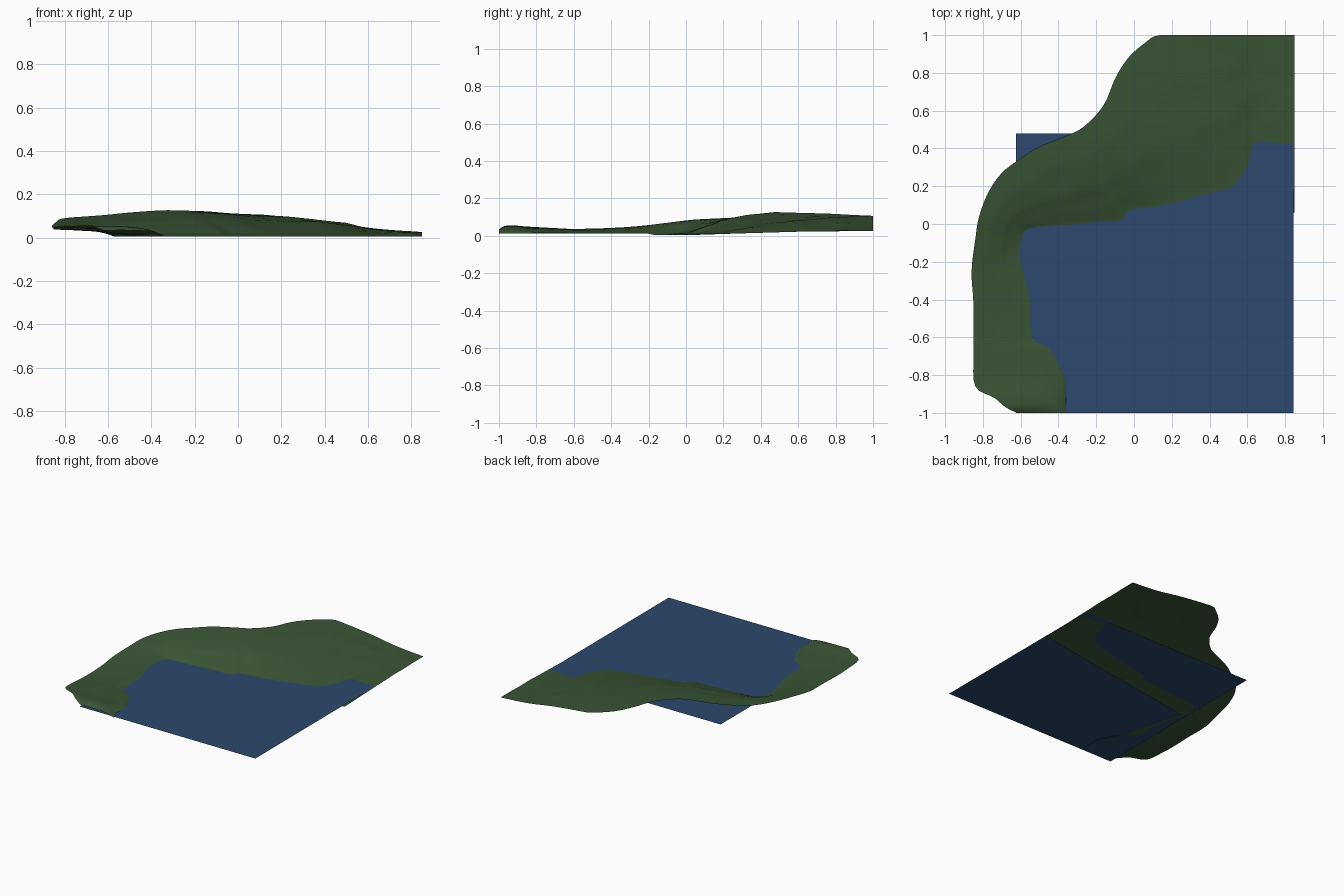
import bpy, bmesh, math
from mathutils import Vector, noise

if "Cube" in bpy.data.objects:
    bpy.data.objects.remove(bpy.data.objects["Cube"])

WATER = 0.017

# Ribs along the coast: outer rim x, y, z, then shoreline x, y
RIBS = [
    (-.62, -1, .034, -.36, -1), (-.68, -.97, .052, -.36, -.95),
    (-.74, -.92, .055, -.36, -.88), (-.84, -.86, .05, -.37, -.80),
    (-.85, -.70, .041, -.45, -.66), (-.85, -.60, .037, -.54, -.60),
    (-.85, -.42, .041, -.55, -.40), (-.86, -.25, .052, -.60, -.20),
    (-.84, -.08, .072, -.60, -.09), (-.82, .04, .086, -.58, -.04),
    (-.77, .17, .093, -.53, -.02), (-.70, .27, .098, -.42, -.01),
    (-.61, .34, .105, -.30, 0), (-.50, .41, .116, -.20, .01),
    (-.35, .47, .126, -.07, .02), (-.26, .52, .125, -.03, .07),
    (-.16, .63, .122, .10, .09), (-.10, .77, .118, .20, .11),
    (-.03, .88, .112, .35, .15), (.06, .96, .108, .50, .19),
    (.14, 1, .104, .55, .23), (.40, 1, .077, .60, .31),
    (.60, 1, .046, .64, .43), (.74, 1, .033, .74, .43),
    (.85, 1, .026, .85, .42),
]


def material(name, color):
    m = bpy.data.materials.new(name)
    m.diffuse_color = color
    m.use_nodes = True
    m.node_tree.nodes["Principled BSDF"].inputs["Base Color"].default_value = m.diffuse_color
    return m


def add_mesh(name, bm, mat):
    me = bpy.data.meshes.new(name)
    bm.to_mesh(me)
    bm.free()
    me.materials.append(mat)
    ob = bpy.data.objects.new(name, me)
    bpy.context.collection.objects.link(ob)
    return ob


def spline(a, b, c, d, t):
    return .5 * (2*b + (c-a)*t + (2*a-5*b+4*c-d)*t*t + (3*b-a-3*c+d)*t**3)


def lerp_profile(points, t):
    for (t0, f0), (t1, f1) in zip(points, points[1:]):
        if t <= t1:
            k = (t - t0) / (t1 - t0)
            return f0 + (f1 - f0) * k
    return points[-1][1]


def smooth_ribs(steps=4):
    n = len(RIBS)
    for i in range(n - 1):
        q = [RIBS[min(max(i + k, 0), n - 1)] for k in (-1, 0, 1, 2)]
        for s in range(steps):
            t = s / steps
            yield i + t, [spline(*v, t) for v in zip(*q)]
    yield n - 1, list(RIBS[-1])


def seabed_edge(x, y):
    # straight lower edges of the land, hidden under the water
    if y > -.17:
        x = max(x, -.57)
        return Vector((x, .06 + (x - .85) * .162, .005))
    return Vector((max(x + .005, -.57 + (-.17 - y) * .274), y, .011))


# Sloping land with a bank above the shore
SLOPE = [(0, 1), (.3, .88), (.6, .62), (.72, .42), (.82, .28), (1, 0)]
COLS, SKIRT = 22, 4
bm = bmesh.new()
rows = []
for s, (ox, oy, oz, sx, sy) in smooth_ribs():
    outer, shore = Vector((ox, oy, oz)), Vector((sx, sy, WATER))
    front = max(0, 1 - s / 4)
    row = []
    for j in range(COLS + 1):
        t = j / COLS
        p = outer.lerp(shore, t)
        f = lerp_profile(SLOPE, t) * (1 - front) + (1 - t**6) * front
        p.z = WATER + (oz - WATER) * f
        fade = math.sin(math.pi * t)
        p.z += .004 * fade * noise.noise(Vector((p.x * 7, p.y * 7, 0)))
        # small knoll near the back
        p.z += .006 * math.exp(-((p.x - .5)**2 + (p.y - .83)**2) / .002)
        row.append(bm.verts.new(p))
    low = seabed_edge(sx, sy)
    for j in range(1, SKIRT + 1):
        row.append(bm.verts.new(shore.lerp(low, j / SKIRT)))
    rows.append(row)
for a, b in zip(rows, rows[1:]):
    for j in range(len(a) - 1):
        bm.faces.new((a[j], a[j + 1], b[j + 1], b[j]))
for v in bm.verts:
    v.co.y = max(-1, min(1, v.co.y))
    v.co.x = min(.855, v.co.x)
for f in bm.faces:
    f.smooth = True
add_mesh("coast_land", bm, material("grass_green", (.042, .09, .036, 1)))

# Flat water sheet
bm = bmesh.new()
bm.faces.new([bm.verts.new((x, y, WATER)) for x, y in
              ((-.625, -1), (.845, -1), (.845, .48), (-.625, .48))])
add_mesh("water", bm, material("water_blue", (.025, .065, .155, 1)))
